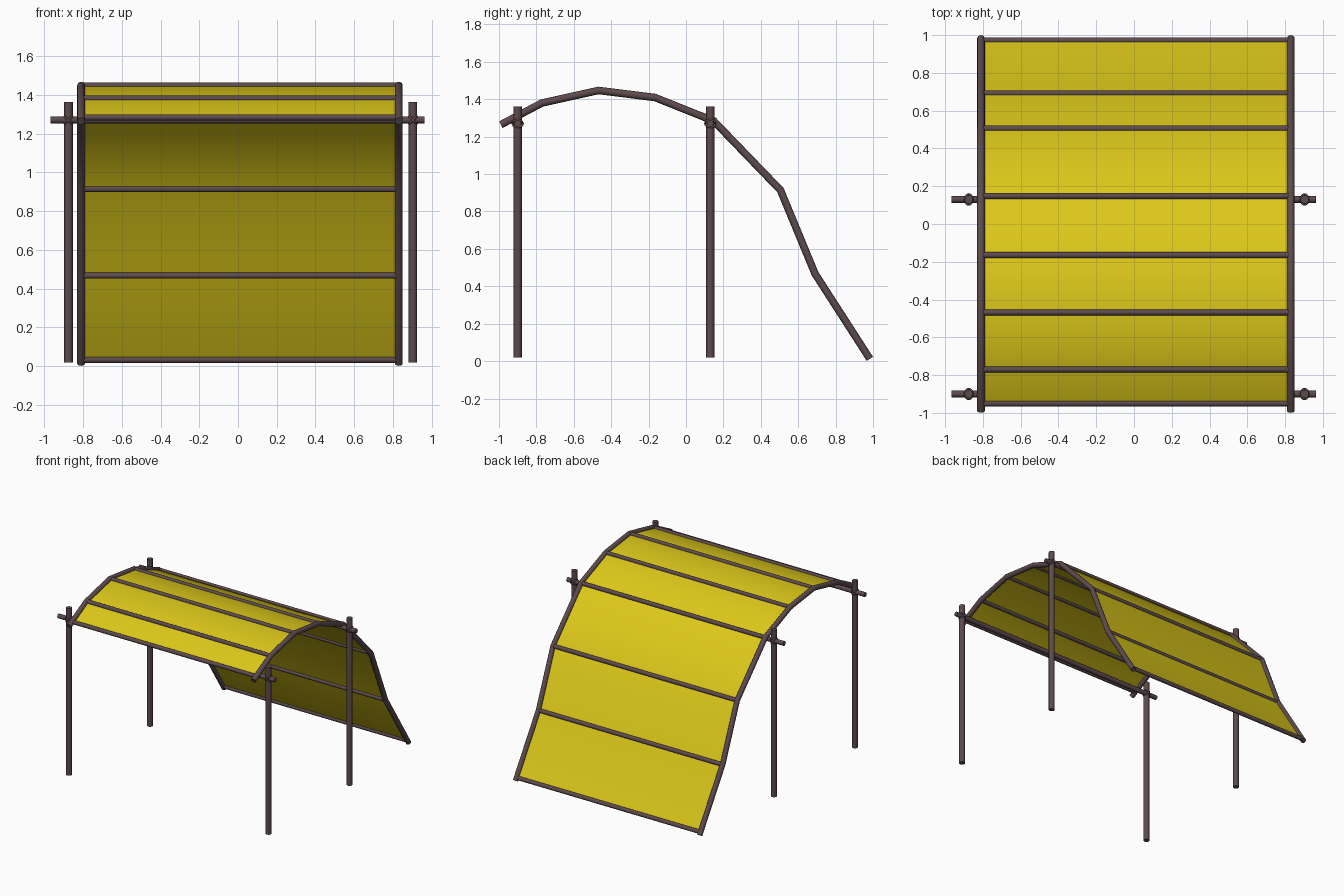
import bpy, math
from mathutils import Vector

if "Cube" in bpy.data.objects:
    bpy.data.objects.remove(bpy.data.objects["Cube"])


def material(name, color):
    m = bpy.data.materials.new(name)
    m.diffuse_color = (*color, 1)
    m.use_nodes = True
    m.node_tree.nodes["Principled BSDF"].inputs["Base Color"].default_value = m.diffuse_color
    return m


WOOD = material("dark_wood", (0.11, 0.07, 0.075))
CLOTH = material("yellow_cloth", (0.72, 0.58, 0.01))
CX = 0.01            # middle between the side rails
HALF = 0.82          # half distance between the side rails

# side profile of the canopy (y, z), front to back
PROFILE = [(-0.99, 1.264), (-0.77, 1.38), (-0.468, 1.447), (-0.165, 1.409),
           (0.148, 1.284), (0.505, 0.914), (0.69, 0.467), (0.983, 0.012)]
# cross bars sit on the bends, and just inside both ends
BARS = [(-0.95, 1.283)] + PROFILE[1:-1] + [(0.971, 0.032)]


def tube(name, points, radius):
    """Capped round pole with mitred bends along a list of points."""
    pts = [Vector(p) for p in points]
    n, verts, faces = 16, [], []
    for i, p in enumerate(pts):
        a = (p - pts[i - 1]).normalized() if i else (pts[1] - p).normalized()
        b = (pts[i + 1] - p).normalized() if i < len(pts) - 1 else a
        t = (a + b).normalized()
        u = Vector((1, 0, 0)) if abs(t.x) < 0.5 else Vector((0, 1, 0))
        v = t.cross(u)
        for k in range(n):
            ang = 2 * math.pi * k / n
            verts.append(p + radius * (math.cos(ang) * u + math.sin(ang) * v / t.dot(a)))
    for i in range(len(pts) - 1):
        for k in range(n):
            l = (k + 1) % n
            faces.append((i * n + k, i * n + l, (i + 1) * n + l, (i + 1) * n + k))
    faces.append(tuple(range(n - 1, -1, -1)))
    faces.append(tuple(range(len(verts) - n, len(verts))))
    return add_mesh(name, verts, faces, WOOD)


def add_mesh(name, verts, faces, mat):
    me = bpy.data.meshes.new(name)
    me.from_pydata(verts, [], faces)
    me.materials.append(mat)
    ob = bpy.data.objects.new(name, me)
    bpy.context.collection.objects.link(ob)
    smooth(ob, 40)
    return ob


def smooth(ob, deg):
    bpy.ops.object.select_all(action='DESELECT')
    ob.select_set(True)
    bpy.context.view_layer.objects.active = ob
    bpy.ops.object.shade_smooth_by_angle(angle=math.radians(deg))


# canopy cloth
verts = [(CX + s * HALF, y, z) for y, z in BARS for s in (-1, 1)]
faces = [(2 * i, 2 * i + 1, 2 * i + 3, 2 * i + 2) for i in range(len(BARS) - 1)]
add_mesh("canopy_cloth", verts, faces, CLOTH)

# bent side rails
for side, s in (("left", -1), ("right", 1)):
    tube(f"{side}_rail", [(CX + s * HALF, y, z) for y, z in PROFILE], 0.02)

# cross bars
for i, (y, z) in enumerate(BARS):
    tube(f"cross_bar_{i + 1}", [(CX - HALF, y, z), (CX + HALF, y, z)], 0.016)

# posts, support poles and rope lashings
for row, y in (("front", -0.9), ("middle", 0.13)):
    tube(f"{row}_support_pole", [(-0.967, y, 1.27), (0.963, y, 1.27)], 0.018)
    for side, x in (("left", -0.875), ("right", 0.903)):
        tube(f"{row}_{side}_post", [(x, y, 0.018), (x, y, 1.362)], 0.022)
        for tilt in (-45, 45):
            bpy.ops.mesh.primitive_torus_add(
                major_segments=20, minor_segments=8, major_radius=0.027,
                minor_radius=0.006, location=(x, y, 1.27),
                rotation=(0, math.radians(tilt), 0))
            rope = bpy.context.object
            rope.name = f"{row}_{side}_lashing"
            rope.data.materials.append(WOOD)
            smooth(rope, 60)
